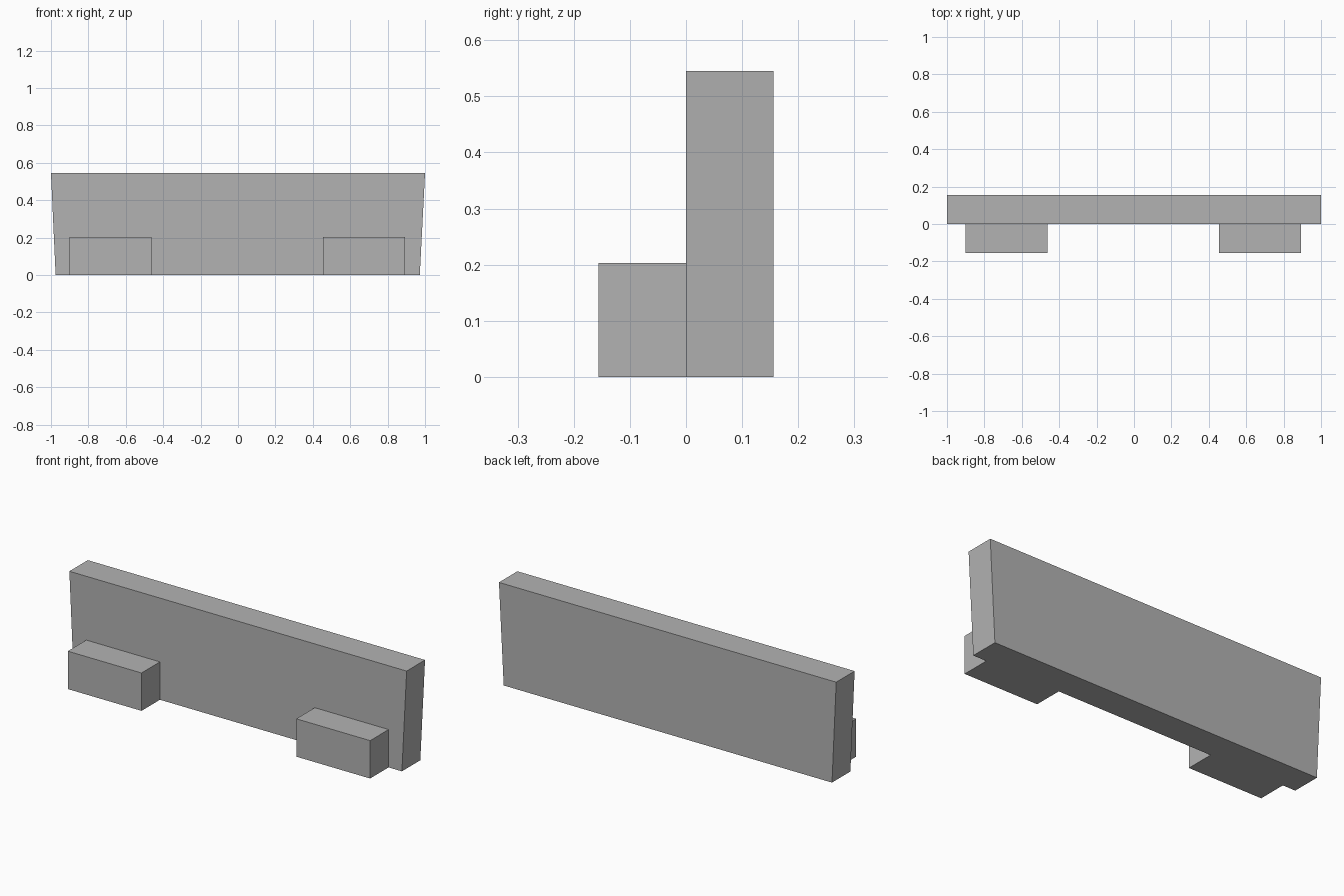
import bpy
import bmesh

cube = bpy.data.objects.get("Cube")
if cube:
    bpy.data.objects.remove(cube, do_unlink=True)

grey = bpy.data.materials.new("plain grey")
grey.use_nodes = True
colour = (0.45, 0.45, 0.45, 1)
grey.diffuse_color = colour
grey.node_tree.nodes["Principled BSDF"].inputs["Base Color"].default_value = colour


def extruded_profile(name, profile, front, back):
    """Extrude an x-z outline from the front y to the back y."""
    bm = bmesh.new()
    face = bm.faces.new([bm.verts.new((x, front, z)) for x, z in profile])
    result = bmesh.ops.extrude_face_region(bm, geom=[face])
    new_verts = [v for v in result["geom"] if isinstance(v, bmesh.types.BMVert)]
    bmesh.ops.translate(bm, verts=new_verts, vec=(0, back - front, 0))
    bmesh.ops.recalc_face_normals(bm, faces=bm.faces)
    mesh = bpy.data.meshes.new(name)
    bm.to_mesh(mesh)
    bm.free()
    mesh.materials.append(grey)
    obj = bpy.data.objects.new(name, mesh)
    bpy.context.collection.objects.link(obj)
    return obj


DEPTH = 0.156
HEIGHT = 0.545
BLOCK_HEIGHT = 0.203

# Upright panel, slightly wider at the top
extruded_profile("panel", [(-0.975, 0), (0.972, 0), (1, HEIGHT), (-1, HEIGHT)], 0, DEPTH)

# Two low blocks against the front of the panel
for name, x0, x1 in (("right_block", -0.9, -0.463), ("left_block", 0.455, 0.893)):
    extruded_profile(name, [(x0, 0), (x1, 0), (x1, BLOCK_HEIGHT), (x0, BLOCK_HEIGHT)], -DEPTH, 0)
